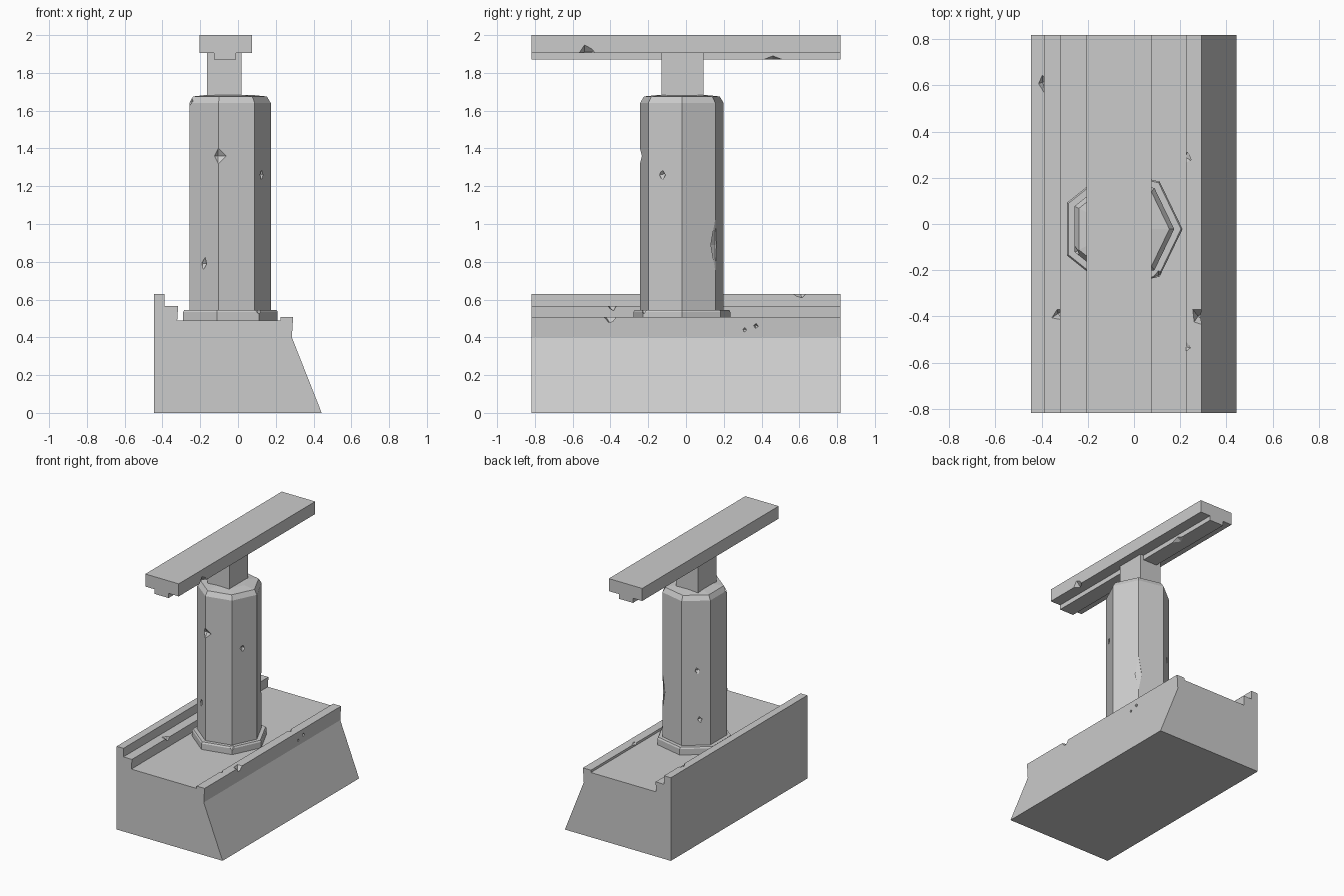
import bpy
import bmesh
from math import cos, sin, tau, radians
from mathutils import Vector, Euler

cube = bpy.data.objects.get("Cube")
if cube:
    bpy.data.objects.remove(cube, do_unlink=True)

stone = bpy.data.materials.new("grey stone")
stone.use_nodes = True
GREY = (0.6, 0.6, 0.6, 1)
stone.diffuse_color = GREY
stone.node_tree.nodes["Principled BSDF"].inputs["Base Color"].default_value = GREY

HALF = 0.817           # half length of the base and beam
CX, CY = -0.053, -0.022  # pillar axis
SIDES = 7


def finish(name, bm):
    bmesh.ops.recalc_face_normals(bm, faces=bm.faces[:])
    mesh = bpy.data.meshes.new(name)
    bm.to_mesh(mesh)
    bm.free()
    mesh.materials.append(stone)
    obj = bpy.data.objects.new(name, mesh)
    bpy.context.collection.objects.link(obj)
    return obj


def extrude_profile(name, points, y0=-HALF, y1=HALF):
    """Closed x-z outline swept along y."""
    bm = bmesh.new()
    face = bm.faces.new([bm.verts.new((x, y0, z)) for x, z in points])
    new = bmesh.ops.extrude_face_region(bm, geom=[face])["geom"]
    verts = [v for v in new if isinstance(v, bmesh.types.BMVert)]
    bmesh.ops.translate(bm, verts=verts, vec=(0, y1 - y0, 0))
    return finish(name, bm)


def stacked_prism(name, rings):
    """Seven-sided prism through (radius, height) rings."""
    bm = bmesh.new()
    loops = [[bm.verts.new((CX + r * cos(tau * i / SIDES),
                            CY + r * sin(tau * i / SIDES), z))
              for i in range(SIDES)] for r, z in rings]
    for low, high in zip(loops, loops[1:]):
        for i in range(SIDES):
            j = (i + 1) % SIDES
            bm.faces.new((low[i], low[j], high[j], high[i]))
    bm.faces.new(loops[0])
    bm.faces.new(loops[-1])
    return finish(name, bm)


def chip(obj, places):
    """Knock small diamond-shaped chips out of a part."""
    bm = bmesh.new()
    for k, (pos, size) in enumerate(places):
        made = bmesh.ops.create_icosphere(bm, subdivisions=1, radius=0.001)
        bmesh.ops.delete(bm, geom=made["verts"], context="VERTS")
        turn = Euler((radians(9), radians(7), radians(11 + 17 * k)))
        axes = [Vector((1, 0, 0)), Vector((0, 1, 0)), Vector((0, 0, 1))]
        tips = []
        for axis, s in zip(axes, size):
            arm = axis * s
            arm.rotate(turn if max(size) < 0.06 else Euler((0, 0, 0.1)))
            tips += [bm.verts.new(Vector(pos) + arm), bm.verts.new(Vector(pos) - arm)]
        for a in tips[0:2]:
            for b in tips[2:4]:
                for c in tips[4:6]:
                    bm.faces.new((a, b, c))
    cutter = finish("chip_cutter", bm)
    cutter.hide_render = True
    mod = obj.modifiers.new("chips", "BOOLEAN")
    mod.operation = "DIFFERENCE"
    mod.solver = "EXACT"
    mod.object = cutter
    bpy.context.view_layer.objects.active = obj
    bpy.ops.object.modifier_apply(modifier=mod.name)
    bpy.data.objects.remove(cutter, do_unlink=True)


def on_pillar(degrees, radius, z):
    a = radians(degrees)
    return (CX + radius * cos(a), CY + radius * sin(a), z)


# Base block: tall wall and step on one side, low lip and sloped face on the other
base = extrude_profile("base", [
    (-0.445, 0), (0.443, 0), (0.285, 0.40), (0.292, 0.508), (0.225, 0.508),
    (0.225, 0.49), (-0.322, 0.49), (-0.317, 0.565), (-0.388, 0.565),
    (-0.388, 0.63), (-0.445, 0.63)])
chip(base, [
    ((-0.39, 0.61, 0.635), (0.03, 0.05, 0.03)),
    ((-0.322, -0.39, 0.57), (0.05, 0.028, 0.035)),
    ((0.285, -0.40, 0.51), (0.04, 0.055, 0.04)),
    ((0.222, 0.29, 0.508), (0.03, 0.04, 0.015)),
    ((0.222, -0.53, 0.508), (0.025, 0.03, 0.015)),
    ((0.292, 0.37, 0.46), (0.015, 0.03, 0.015)),
    ((0.290, 0.31, 0.44), (0.012, 0.014, 0.014))])

# Collar round the foot of the pillar
collar = stacked_prism("collar", [(0.263, 0.485), (0.263, 0.535), (0.256, 0.546)])
chip(collar, [(on_pillar(-51.4, 0.26, 0.545), (0.03, 0.025, 0.025))])

# Pillar with a bevelled crown
pillar = stacked_prism("pillar", [
    (0.227, 0.49), (0.227, 1.64), (0.206, 1.675), (0.12, 1.684)])
chip(pillar, [
    (on_pillar(-102.9, 0.23, 1.36), (0.06, 0.03, 0.045)),
    (on_pillar(-128, 0.206, 0.79), (0.03, 0.02, 0.035)),
    (on_pillar(-30, 0.206, 1.26), (0.022, 0.025, 0.03)),
    (on_pillar(51.4, 0.228, 0.89), (0.03, 0.035, 0.14)),
    (on_pillar(131, 0.206, 1.11), (0.025, 0.02, 0.03)),
    (on_pillar(136, 0.206, 0.74), (0.025, 0.02, 0.025)),
    (on_pillar(-154.3, 0.225, 1.65), (0.03, 0.03, 0.025))])

# Square neck between pillar and beam
extrude_profile("neck", [(-0.165, 1.66), (0.018, 1.66), (0.018, 1.91), (-0.165, 1.91)],
                -0.13, 0.092)

# Long beam with a raised rail along its underside
beam = extrude_profile("beam", [
    (-0.205, 1.905), (-0.128, 1.905), (-0.128, 1.87), (-0.01, 1.87),
    (-0.01, 1.905), (0.075, 1.905), (0.075, 2.0), (-0.205, 2.0)])
chip(beam, [
    ((0.078, -0.53, 1.905), (0.04, 0.05, 0.055)),
    ((-0.01, 0.46, 1.868), (0.04, 0.065, 0.022))])
